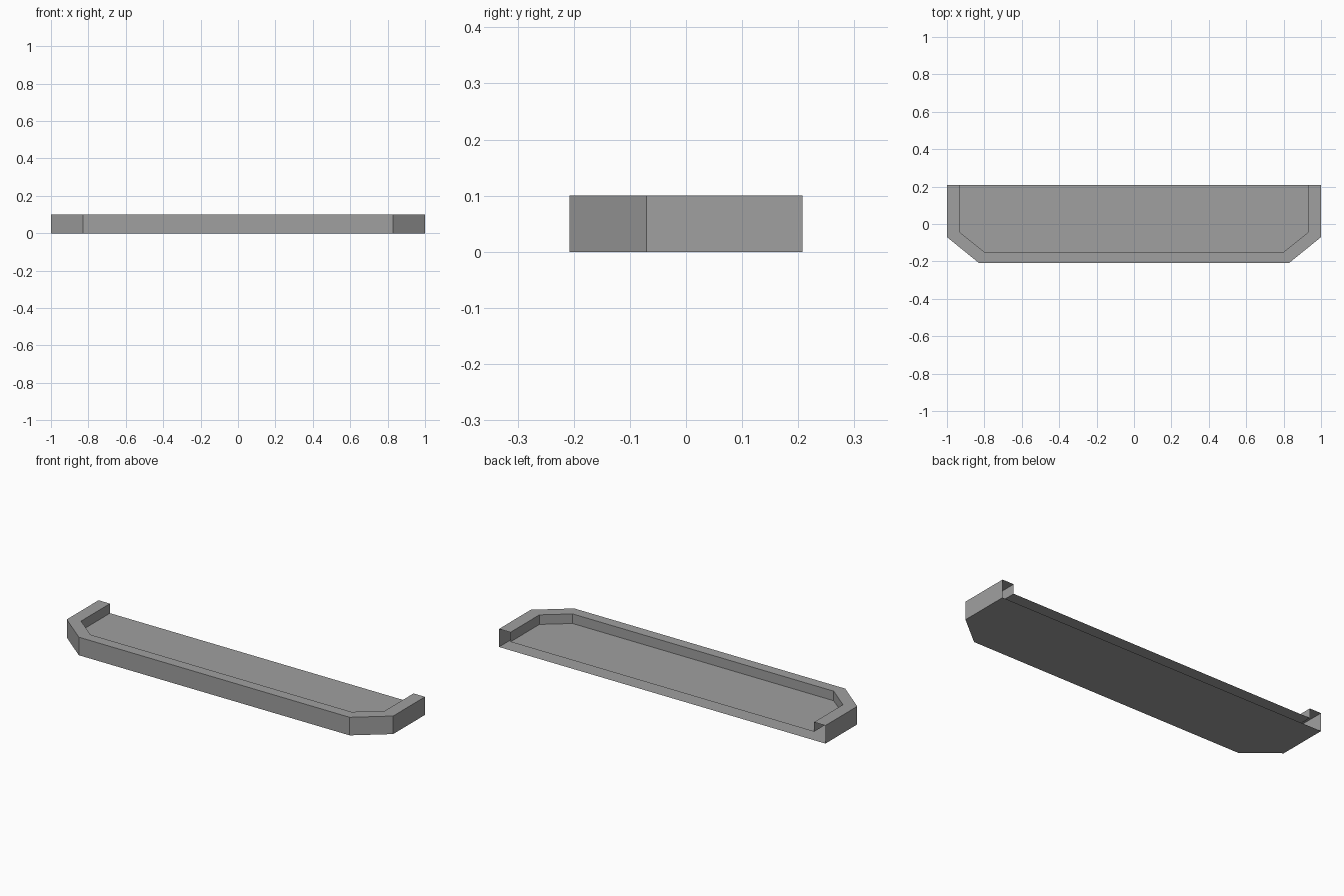
import bpy
import bmesh

cube = bpy.data.objects.get("Cube")
if cube:
    bpy.data.objects.remove(cube, do_unlink=True)

HEIGHT, FLOOR, BACK = 0.10, 0.047, 0.208

# One grey for the whole tray
grey = bpy.data.materials.new("plain_grey")
grey.use_nodes = True
colour = (0.35, 0.35, 0.35, 1)
grey.diffuse_color = colour
grey.node_tree.nodes["Principled BSDF"].inputs["Base Color"].default_value = colour


def outline(half):
    """Mirror a half path so it runs from the right back round to the left back."""
    return [(-x, y) for x, y in half] + [(x, y) for x, y in reversed(half)]


outer = outline([(1.0, BACK), (1.0, -0.07), (0.83, -BACK)])
inner = outline([(0.93, BACK), (0.93, -0.045), (0.80, -0.15)])

bm = bmesh.new()


def row(path, z):
    return [bm.verts.new((x, y, z)) for x, y in path]


# Outer wall, flat rim and inner wall, left open along the back
rows = [row(outer, 0), row(outer, HEIGHT), row(inner, HEIGHT), row(inner, FLOOR)]
for low, high in zip(rows, rows[1:]):
    for i in range(len(low) - 1):
        bm.faces.new((low[i], low[i + 1], high[i + 1], high[i]))

# Raised floor and underside
bm.faces.new(rows[-1])
bm.faces.new(reversed(rows[0]))

mesh = bpy.data.meshes.new("tray_shell")
bm.to_mesh(mesh)
bm.free()
mesh.materials.append(grey)
tray = bpy.data.objects.new("tray_shell", mesh)
bpy.context.collection.objects.link(tray)
